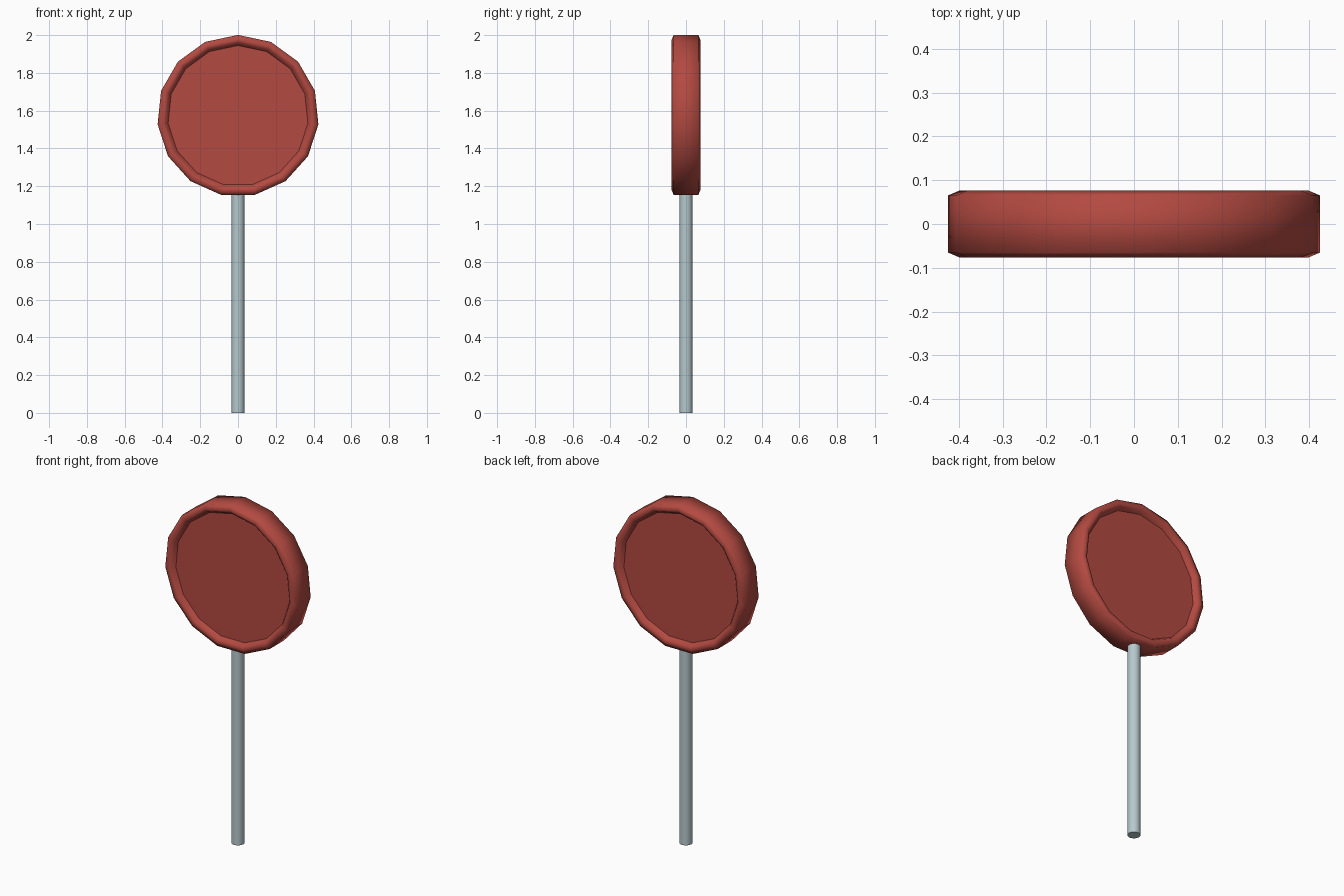
import bpy, bmesh, math

if "Cube" in bpy.data.objects:
    bpy.data.objects.remove(bpy.data.objects["Cube"])

SIDES = 15
CENTRE_Z = 1.573


def add_object(name, bm, colour, angle):
    bmesh.ops.recalc_face_normals(bm, faces=bm.faces)
    mesh = bpy.data.meshes.new(name)
    bm.to_mesh(mesh)
    bm.free()
    obj = bpy.data.objects.new(name, mesh)
    bpy.context.collection.objects.link(obj)
    mat = bpy.data.materials.new(name + "_colour")
    mat.diffuse_color = colour
    mat.use_nodes = True
    mat.node_tree.nodes["Principled BSDF"].inputs["Base Color"].default_value = mat.diffuse_color
    mesh.materials.append(mat)
    bpy.ops.object.select_all(action='DESELECT')
    obj.select_set(True)
    bpy.context.view_layer.objects.active = obj
    bpy.ops.object.shade_smooth_by_angle(angle=math.radians(angle))
    return obj


# Round sign: 15-sided disc with a soft raised rim on both faces
half = [(0.372, -0.047), (0.386, -0.068), (0.402, -0.076), (0.428, -0.065)]
profile = half + [(r, -y) for r, y in reversed(half)]
bm = bmesh.new()
rings = []
for r, y in profile:
    rings.append([bm.verts.new((r * math.sin(2 * math.pi * i / SIDES), y,
                                CENTRE_Z + r * math.cos(2 * math.pi * i / SIDES)))
                  for i in range(SIDES)])
for a, b in zip(rings, rings[1:]):
    for i in range(SIDES):
        j = (i + 1) % SIDES
        bm.faces.new((a[i], a[j], b[j], b[i]))
# Recessed flat faces keep a sharp outline
for ring in (rings[0], rings[-1]):
    for edge in bm.faces.new(ring).edges:
        edge.smooth = False
add_object("sign_disc", bm, (0.45, 0.068, 0.053, 1), 75)

# Pole: thin grey post running up into the disc
POLE_TOP = 1.2
bm = bmesh.new()
bmesh.ops.create_cone(bm, cap_ends=True, segments=16, radius1=0.035,
                      radius2=0.035, depth=POLE_TOP)
bmesh.ops.translate(bm, verts=bm.verts, vec=(0, 0, POLE_TOP / 2))
add_object("pole", bm, (0.47, 0.58, 0.61, 1), 40)
